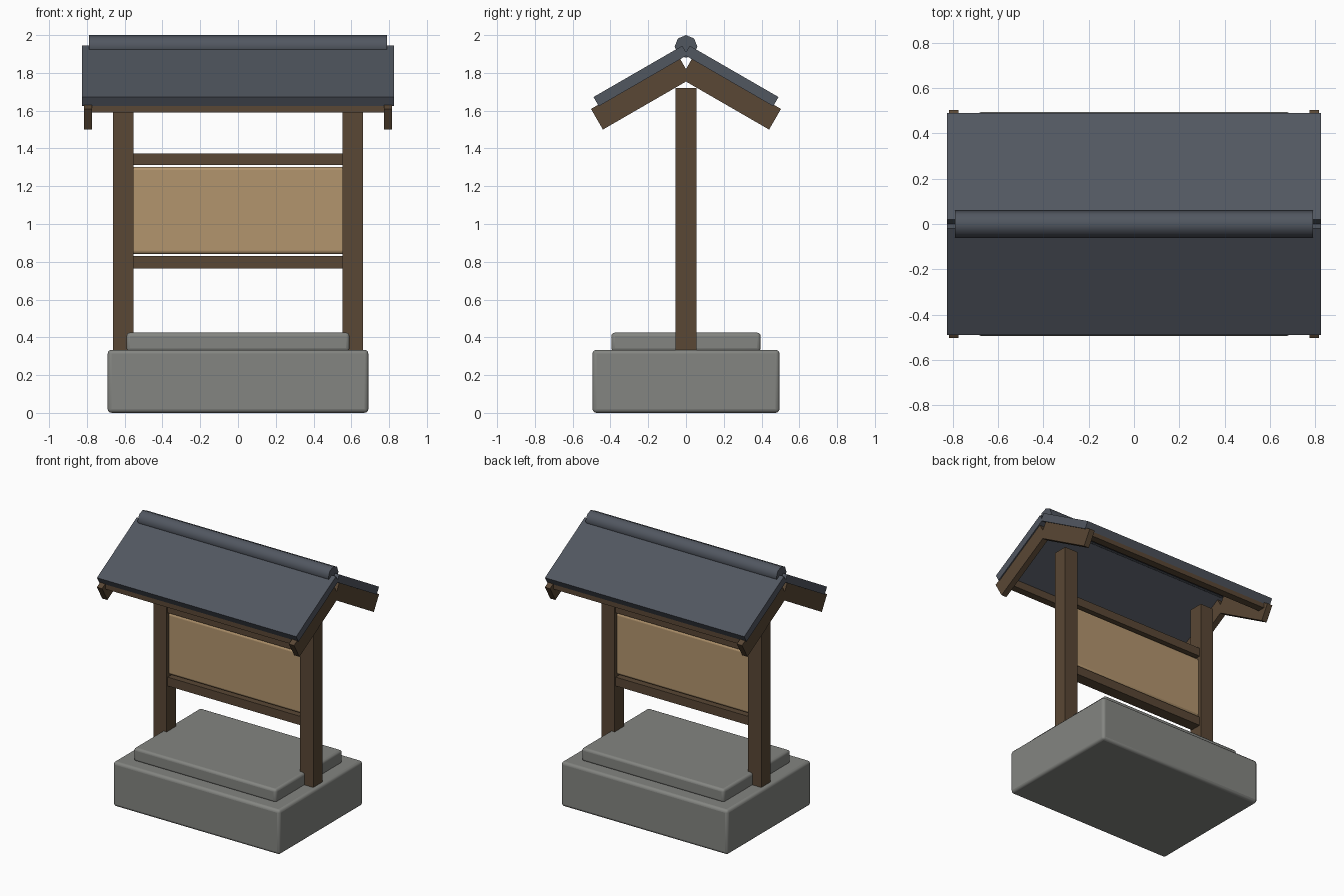
import bpy
import math
from mathutils import Vector

cube = bpy.data.objects.get("Cube")
if cube:
    bpy.data.objects.remove(cube, do_unlink=True)


def material(name, r, g, b):
    m = bpy.data.materials.new(name)
    m.use_nodes = True
    m.diffuse_color = (r, g, b, 1)
    m.node_tree.nodes["Principled BSDF"].inputs["Base Color"].default_value = (r, g, b, 1)
    return m


STONE = material("grey_stone", 0.23, 0.235, 0.22)
WOOD = material("dark_wood", 0.1, 0.063, 0.035)
BOARD = material("light_wood", 0.45, 0.3, 0.155)
TILE = material("slate_blue", 0.083, 0.095, 0.118)


def finish(obj, name, mat, bevel):
    obj.name = name
    obj.data.materials.append(mat)
    if bevel:
        mod = obj.modifiers.new("Bevel", "BEVEL")
        mod.width = bevel
        mod.segments = 3
        bpy.ops.object.shade_smooth_by_angle(angle=math.radians(40))
    return obj


def box(name, mat, center, size, bevel=0, tilt=0):
    bpy.ops.mesh.primitive_cube_add(size=1, location=center, rotation=(tilt, 0, 0))
    obj = bpy.context.object
    obj.scale = size
    bpy.ops.object.transform_apply(location=False, rotation=False, scale=True)
    return finish(obj, name, mat, bevel)


SLOPE = math.radians(30)


def sloped(name, mat, x, width, side, along, height):
    """Box pitched down from the ridge; ranges run down the slope and out of it."""
    a, n = sum(along) / 2, sum(height) / 2
    y = a * math.cos(SLOPE) + n * math.sin(SLOPE)
    z = n * math.cos(SLOPE) - a * math.sin(SLOPE)
    size = (width, along[1] - along[0], height[1] - height[0])
    return box(name, mat, Vector((x, side * y, z)), size, tilt=-side * SLOPE)


# Stone base
box("base_block", STONE, (0, 0, 0.167), (1.38, 0.99, 0.333), 0.02)
box("base_slab", STONE, (0, 0, 0.375), (1.18, 0.79, 0.1), 0.018)

# Posts, rails and notice panel
for label, s in (("left", 1), ("right", -1)):
    box(label + "_post", WOOD, (s * 0.607, 0, 1.025), (0.11, 0.11, 1.39))
box("upper_rail", WOOD, (0, 0, 1.343), (1.14, 0.085, 0.063))
box("lower_rail", WOOD, (0, 0, 0.797), (1.14, 0.085, 0.066))
box("notice_panel", BOARD, (0, 0, 1.072), (1.14, 0.055, 0.462), 0.018)

# Pitched roof with rafters and eave beams
for label, side in (("front", -1), ("back", 1)):
    sloped(label + "_roof", TILE, 0, 1.65, side, (-0.955, -0.412), (1.637, 1.693))
    box(label + "_eave_beam", WOOD, (0, side * 0.435, 1.618), (1.57, 0.055, 0.056))
    for end, s in (("left", 1), ("right", -1)):
        sloped(f"{label}_{end}_rafter", WOOD, s * 0.795, 0.043, side,
               (-0.91, -0.369), (1.519, 1.645))

# Ridge roll
bpy.ops.mesh.primitive_cylinder_add(vertices=8, radius=0.06, depth=1.58,
                                    location=(0, 0, 1.94), rotation=(0, math.pi / 2, 0))
ridge = finish(bpy.context.object, "ridge_roll", TILE, 0)
bpy.ops.object.shade_smooth_by_angle(angle=math.radians(50))
